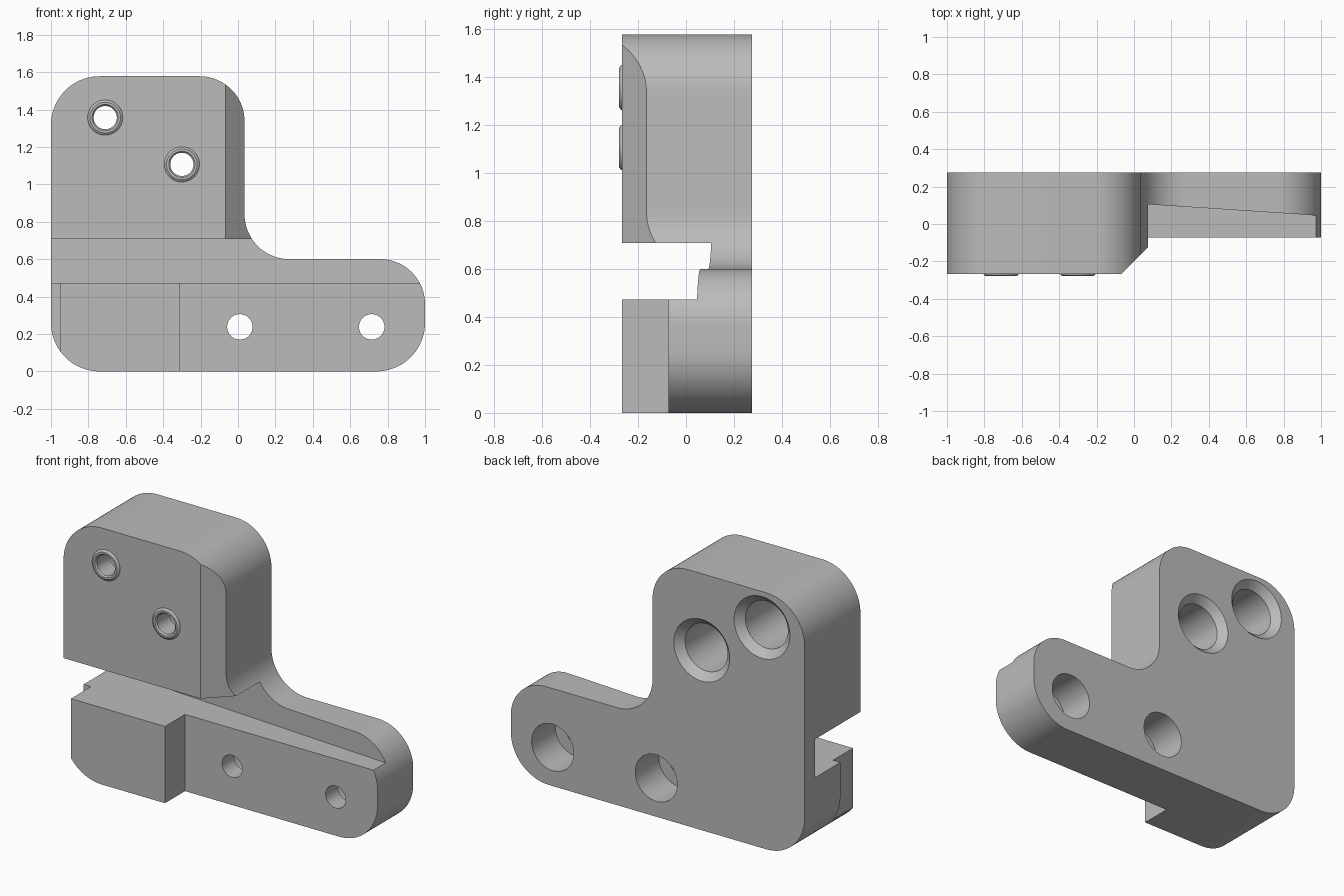
import bpy, bmesh, math
from mathutils import Vector

if "Cube" in bpy.data.objects:
    bpy.data.objects.remove(bpy.data.objects["Cube"])

FRONT, BACK, LEDGE = -0.267, 0.275, -0.072
SLOT_LOW, SLOT_HIGH = 0.472, 0.708

grey = bpy.data.materials.new("plain grey")
grey.use_nodes = True
colour = (0.5, 0.5, 0.5, 1)
grey.diffuse_color = colour
grey.node_tree.nodes["Principled BSDF"].inputs["Base Color"].default_value = colour


def finish(name, bm):
    bmesh.ops.recalc_face_normals(bm, faces=bm.faces)
    mesh = bpy.data.meshes.new(name)
    bm.to_mesh(mesh)
    bm.free()
    mesh.materials.append(grey)
    obj = bpy.data.objects.new(name, mesh)
    bpy.context.collection.objects.link(obj)
    return obj


def prism(name, points, offset):
    """Extrude a flat outline along an offset."""
    bm = bmesh.new()
    face = bm.faces.new([bm.verts.new(p) for p in points])
    new = bmesh.ops.extrude_face_region(bm, geom=[face])["geom"]
    bmesh.ops.translate(bm, vec=offset,
                        verts=[g for g in new if isinstance(g, bmesh.types.BMVert)])
    return finish(name, bm)


def rounded(corners, steps=20):
    """Round each (x, z, radius) right-angle corner of an outline."""
    out = []
    for i, (x, z, r) in enumerate(corners):
        here = Vector((x, z))
        a = (Vector(corners[i - 1][:2]) - here).normalized() * r
        b = (Vector(corners[(i + 1) % len(corners)][:2]) - here).normalized() * r
        for k in range(steps + 1):
            t = k / steps * math.pi / 2
            out.append(here + a * (1 - math.sin(t)) + b * (1 - math.cos(t)))
    return out


def lathe(name, profile, x, z, segments=64):
    """Turn (radius, y) points about an axis that runs front to back."""
    bm = bmesh.new()
    rings = []
    for r, y in profile:
        angles = [2 * math.pi * k / segments for k in range(segments)]
        rings.append([bm.verts.new((x + r * math.cos(a), y, z + r * math.sin(a)))
                      for a in angles])
    for a, b in zip(rings, rings[1:]):
        for k in range(segments):
            n = (k + 1) % segments
            bm.faces.new((a[k], a[n], b[n], b[k]))
    return bm, rings


def bore(profile, x, z):
    bm, rings = lathe("bore", profile, x, z)
    bm.faces.new(rings[0])
    bm.faces.new(rings[-1])
    return finish("bore_cutter", bm)


def box(x0, x1, y0, y1, z0, z1):
    return prism("recess_cutter", [(x0, y0, z0), (x1, y0, z0), (x1, y1, z0), (x0, y1, z0)],
                 (0, 0, z1 - z0))


def cut(obj, cutter):
    cutter.hide_render = True
    mod = obj.modifiers.new("cut", "BOOLEAN")
    mod.operation, mod.solver, mod.object = "DIFFERENCE", "EXACT", cutter
    bpy.context.view_layer.objects.active = obj
    bpy.ops.object.modifier_apply(modifier=mod.name)
    bpy.data.objects.remove(cutter)


def smooth(obj):
    bpy.ops.object.select_all(action="DESELECT")
    obj.select_set(True)
    bpy.context.view_layer.objects.active = obj
    bpy.ops.object.shade_smooth_by_angle(angle=math.radians(25))


# L-shaped body with rounded corners
outline = rounded([(-1, 0, 0.26), (1, 0, 0.26), (1, 0.6, 0.24),
                   (0.035, 0.6, 0.24), (0.035, 1.578, 0.24), (-1, 1.578, 0.26)])
body = prism("bracket_body", [(x, FRONT, z) for x, z in outline], (0, BACK - FRONT, 0))

# Slot across the front, with a slanted rear wall
cut(body, prism("slot_cutter", [(-1.2, -1, SLOT_LOW), (1.2, -1, SLOT_LOW),
                                (1.2, 0.031, SLOT_LOW), (-1.2, 0.189, SLOT_LOW)],
                (0, 0, SLOT_HIGH - SLOT_LOW)))

# Set-back lower front on both sides of the raised pad
for x0, x1 in ((-0.31, 1.2), (-1.2, -0.95)):
    cut(body, box(x0, x1, -1, LEDGE, -0.2, 0.6))

# Bevel on the upper block's inner front edge
cut(body, prism("bevel_cutter", [(-0.8, -1, 0.6), (0.8, -1, 0.6), (0.8, 0.6, 0.6)], (0, 0, 1.4)))

# Countersunk upper bores with small raised collars
for side, x, z in (("left", -0.3, 1.107), ("right", -0.71, 1.357)):
    cut(body, bore([(0.062, -0.5), (0.062, -0.15), (0.145, -0.15), (0.145, 0.23),
                    (0.19, BACK), (0.19, 0.4)], x, z))
    bm, rings = lathe("collar", [(0.094, FRONT), (0.092, -0.272), (0.082, -0.279),
                                 (0.07, -0.279), (0.062, -0.27), (0.062, FRONT)], x, z)
    smooth(finish(side + "_collar", bm))

# Counterbored lower holes
for x in (0.01, 0.715):
    cut(body, bore([(0.068, -0.5), (0.068, 0.045), (0.143, 0.045), (0.143, 0.4)], x, 0.238))

smooth(body)
